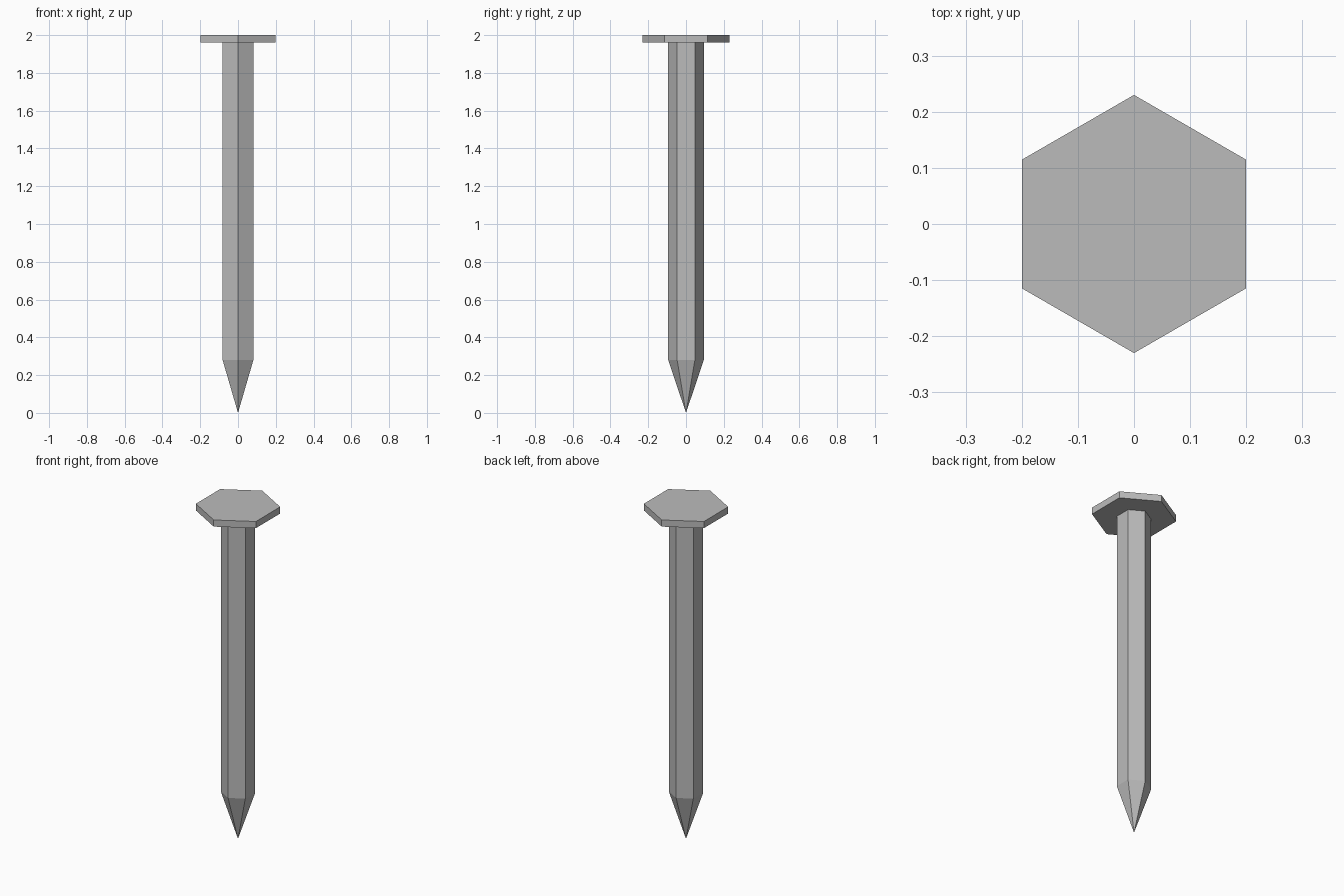
import bpy, bmesh, math

if "Cube" in bpy.data.objects:
    bpy.data.objects.remove(bpy.data.objects["Cube"])

steel = bpy.data.materials.new("steel grey")
steel.diffuse_color = (0.5, 0.5, 0.5, 1)
steel.use_nodes = True
steel.node_tree.nodes["Principled BSDF"].inputs["Base Color"].default_value = steel.diffuse_color


def hex_solid(name, rings, tip=None):
    """Stack hexagonal rings (radius, z), capped, or closed to a point below."""
    bm = bmesh.new()
    loops = []
    for r, z in rings:
        loops.append([bm.verts.new((r * math.cos(math.radians(30 + 60 * i)),
                                    r * math.sin(math.radians(30 + 60 * i)), z))
                      for i in range(6)])
    for low, high in zip(loops, loops[1:]):
        for i in range(6):
            j = (i + 1) % 6
            bm.faces.new((low[i], low[j], high[j], high[i]))
    bm.faces.new(loops[-1])
    if tip is None:
        bm.faces.new(loops[0][::-1])
    else:
        point = bm.verts.new((0, 0, tip))
        for i in range(6):
            bm.faces.new((point, loops[0][(i + 1) % 6], loops[0][i]))
    bmesh.ops.recalc_face_normals(bm, faces=bm.faces)
    mesh = bpy.data.meshes.new(name)
    bm.to_mesh(mesh)
    bm.free()
    mesh.materials.append(steel)
    obj = bpy.data.objects.new(name, mesh)
    bpy.context.collection.objects.link(obj)
    return obj


# Shaft with pointed tip
hex_solid("shaft", [(0.094, 0.28), (0.094, 1.96)], tip=0.0)
# Flat hexagonal head
hex_solid("head", [(0.23, 1.96), (0.23, 2.0)])
